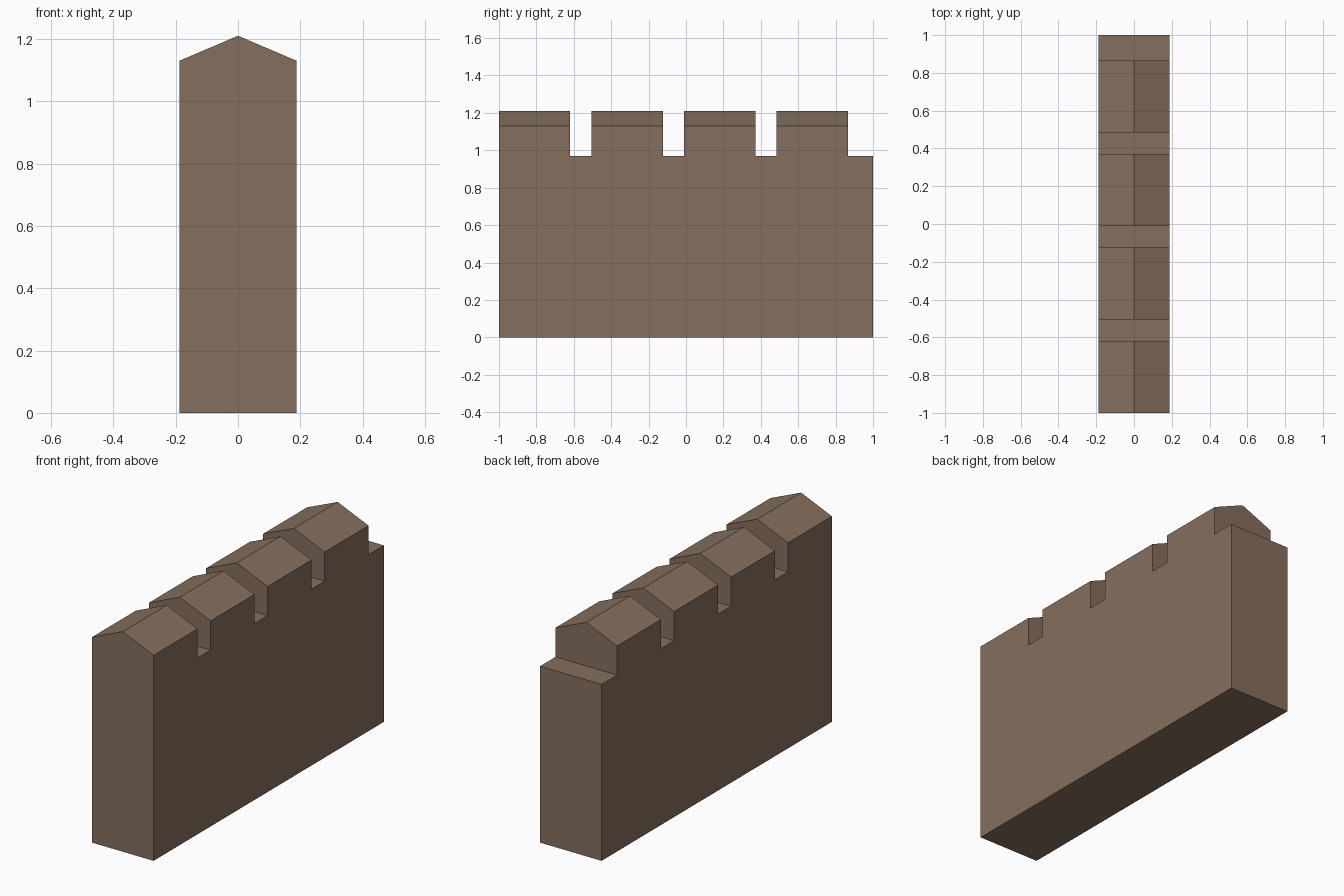
import bpy, bmesh

if "Cube" in bpy.data.objects:
    bpy.data.objects.remove(bpy.data.objects["Cube"])

HALF_W, EAVE, RIDGE, FLOOR = 0.187, 1.13, 1.21, 0.97
PITCH, MERLON = 0.495, 0.381

stone = bpy.data.materials.new("brown stone")
stone.diffuse_color = (0.235, 0.162, 0.110, 1)
stone.use_nodes = True
stone.node_tree.nodes["Principled BSDF"].inputs["Base Color"].default_value = stone.diffuse_color


def prism(bm, profile, y0, y1):
    """Extrude an x-z profile along y."""
    face = bm.faces.new([bm.verts.new((x, y0, z)) for x, z in profile])
    ext = bmesh.ops.extrude_face_region(bm, geom=[face])["geom"]
    moved = [v for v in ext if isinstance(v, bmesh.types.BMVert)]
    bmesh.ops.translate(bm, verts=moved, vec=(0, y1 - y0, 0))


def finish(name, bm):
    bmesh.ops.recalc_face_normals(bm, faces=bm.faces[:])
    mesh = bpy.data.meshes.new(name)
    bm.to_mesh(mesh)
    bm.free()
    mesh.materials.append(stone)
    obj = bpy.data.objects.new(name, mesh)
    bpy.context.collection.objects.link(obj)
    return obj


# wall with a gabled top
bm = bmesh.new()
prism(bm, [(-HALF_W, 0), (HALF_W, 0), (HALF_W, EAVE), (0, RIDGE), (-HALF_W, EAVE)], -1, 1)
wall = finish("battlement_wall", bm)

# gaps between merlons; the last one runs off the back end
bm = bmesh.new()
for i in range(4):
    y0 = -1 + i * PITCH + MERLON
    y1 = -1 + (i + 1) * PITCH if i < 3 else 1.2
    prism(bm, [(-0.4, FLOOR), (0.4, FLOOR), (0.4, 1.5), (-0.4, 1.5)], y0, y1)
cutter = finish("gap_cutter", bm)
cutter.hide_render = True
cutter.hide_set(True)

cut = wall.modifiers.new("gaps", 'BOOLEAN')
cut.operation = 'DIFFERENCE'
cut.solver = 'EXACT'
cut.object = cutter
